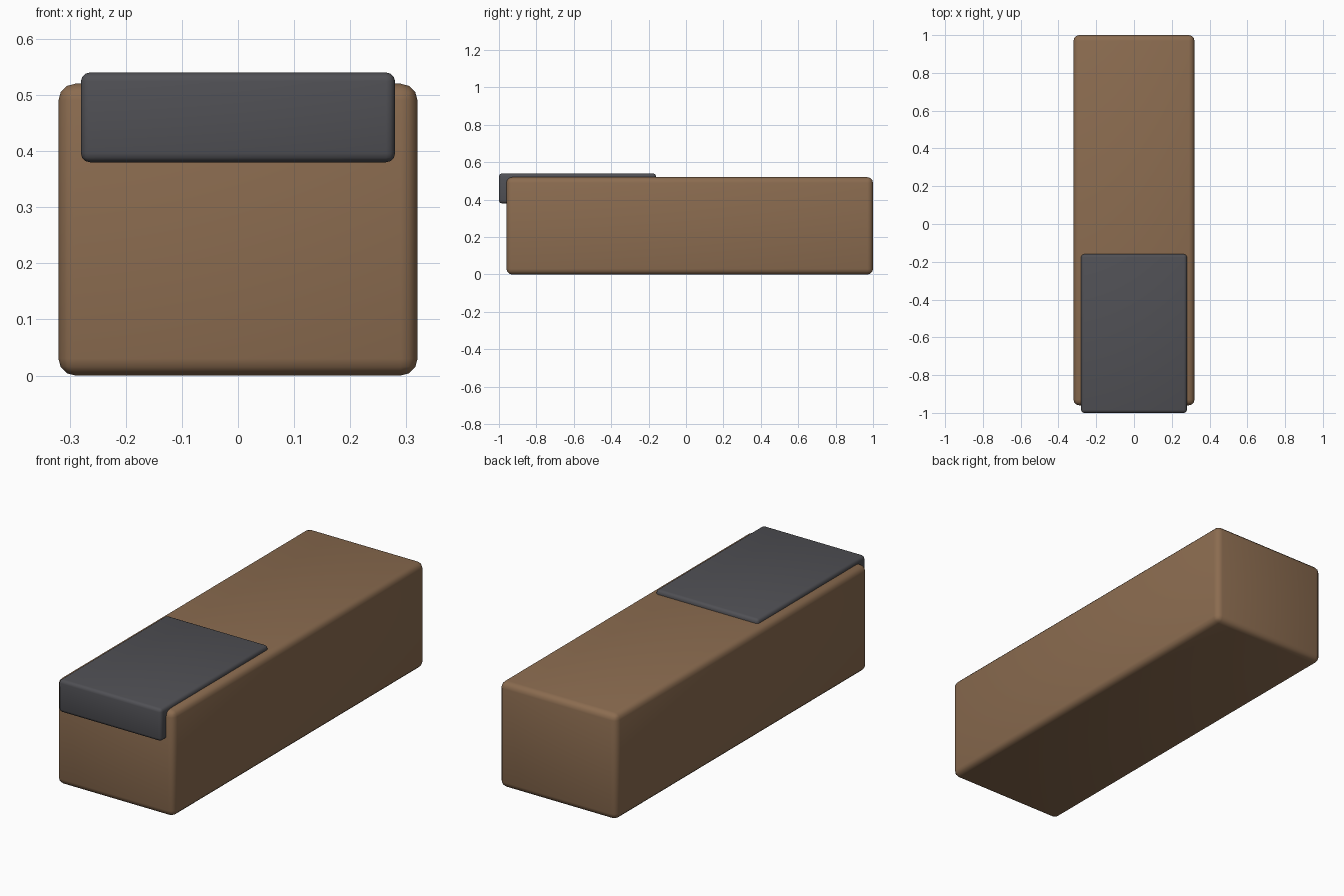
import bpy
from math import radians

if "Cube" in bpy.data.objects:
    bpy.data.objects.remove(bpy.data.objects["Cube"])


def material(name, color):
    m = bpy.data.materials.new(name)
    m.diffuse_color = color
    m.use_nodes = True
    m.node_tree.nodes["Principled BSDF"].inputs["Base Color"].default_value = m.diffuse_color
    return m


def rounded_box(name, lo, hi, bevel, mat):
    center = [(a + b) / 2 for a, b in zip(lo, hi)]
    bpy.ops.mesh.primitive_cube_add(size=1, location=center)
    ob = bpy.context.object
    ob.name = name
    ob.scale = [b - a for a, b in zip(lo, hi)]
    bpy.ops.object.transform_apply(location=False, rotation=False, scale=True)
    mod = ob.modifiers.new("Rounded edges", "BEVEL")
    mod.width = bevel
    mod.segments = 3
    bpy.ops.object.modifier_apply(modifier=mod.name)
    bpy.ops.object.shade_smooth_by_angle(angle=radians(40))
    ob.data.materials.append(mat)
    return ob


brown = material("brown", (0.26, 0.15, 0.08, 1))
dark = material("dark_grey", (0.08, 0.08, 0.09, 1))

# Long main block
rounded_box("body", (-0.32, -0.96, 0), (0.32, 1.0, 0.52), 0.03, brown)

# Dark cap set into the top, overhanging the front
rounded_box("top_cap", (-0.28, -1.0, 0.38), (0.28, -0.16, 0.54), 0.016, dark)
